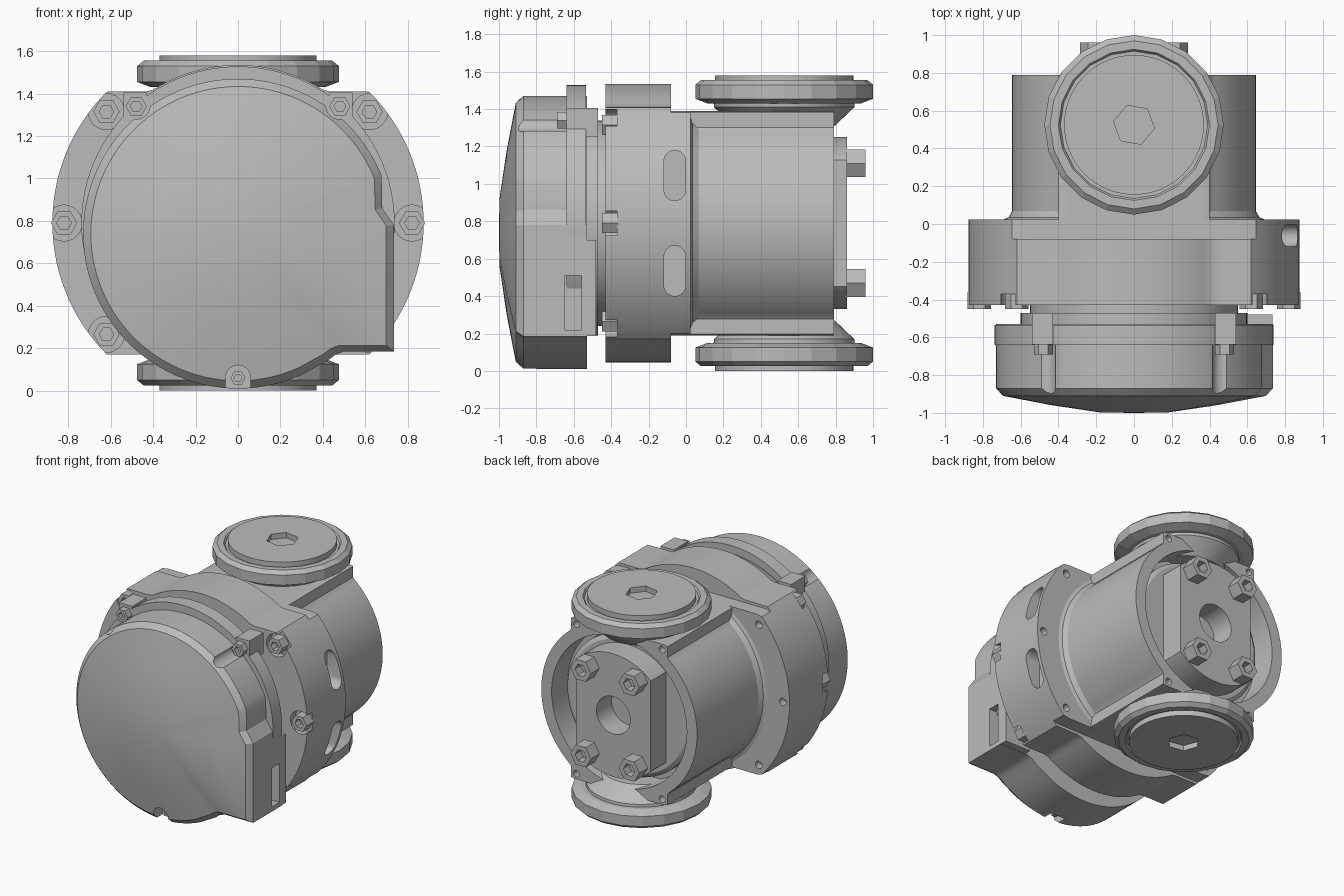
import bpy, bmesh
from math import sin, cos, pi, radians, hypot

cube = bpy.data.objects.get("Cube")
if cube:
    bpy.data.objects.remove(cube)

grey = bpy.data.materials.new("cast_grey")
grey.use_nodes = True
GREY = (0.5, 0.5, 0.5, 1)
grey.diffuse_color = GREY
grey.node_tree.nodes["Principled BSDF"].inputs["Base Color"].default_value = GREY

AXIS = 0.79      # height of the main axis
PORT_Y = 0.525   # centre line of the two ports
parts = []


def loft(name, rings, keep=True):
    """Skin a stack of equal-length rings and cap both ends."""
    bm = bmesh.new()
    loops = [[bm.verts.new(p) for p in ring] for ring in rings]
    n = len(loops[0])
    for a, b in zip(loops, loops[1:]):
        for i in range(n):
            j = (i + 1) % n
            bm.faces.new((a[i], a[j], b[j], b[i]))
    bm.faces.new(loops[0])
    bm.faces.new(loops[-1])
    bmesh.ops.recalc_face_normals(bm, faces=bm.faces)
    mesh = bpy.data.meshes.new(name)
    bm.to_mesh(mesh)
    bm.free()
    mesh.materials.append(grey)
    obj = bpy.data.objects.new(name, mesh)
    bpy.context.scene.collection.objects.link(obj)
    if keep:
        parts.append(obj)
    else:
        obj.hide_render = True
    return obj


def ring_y(radius, y, n=96, x=0, z=AXIS):
    """Ring around the y axis; radius is a number or a function of angle."""
    pts = []
    for i in range(n):
        t = 2 * pi * i / n
        r = radius(t) if callable(radius) else radius
        pts.append((x + r * cos(t), y, z + r * sin(t)))
    return pts


def turned(name, profile, n=96, x=0, z=AXIS, keep=True):
    return loft(name, [ring_y(r, y, n, x, z) for r, y in profile], keep)


def prism_y(name, outline, y0, y1, keep=True):
    return loft(name, [[(x, y, z) for x, z in outline] for y in (y0, y1)], keep)


def box(x0, x1, z0, z1):
    return [(x0, z0), (x1, z0), (x1, z1), (x0, z1)]


def capsule(u, v0, v1, r, n=10):
    """Upright slot outline with round ends."""
    top = [(u + r * cos(pi * i / n), v1 - r + r * sin(pi * i / n)) for i in range(n + 1)]
    low = [(u - r * cos(pi * i / n), v0 + r - r * sin(pi * i / n)) for i in range(n + 1)]
    return top + low


def cut(targets, cutters):
    for obj in targets:
        for c in cutters:
            m = obj.modifiers.new("cut", "BOOLEAN")
            m.operation, m.solver, m.object = "DIFFERENCE", "EXACT", c
        bpy.context.view_layer.update()
        deps = bpy.context.evaluated_depsgraph_get()
        mesh = bpy.data.meshes.new_from_object(obj.evaluated_get(deps))
        obj.modifiers.clear()
        obj.data = mesh
    for c in cutters:
        bpy.data.objects.remove(c)


def socket_bolt(name, x, z, r, front, back):
    """Hex head with a socket, its face at y = front."""
    inner = front + 0.6 * (back - front)
    turned(name, [(r, back), (r, front), (r * 0.55, front), (r * 0.55, inner)], 6, x, z)


def clip(r, half_height):
    return lambda t: min(r, half_height / max(abs(sin(t)), 1e-6))


# Wide middle housing, flattened above and below, with a raised round band
wide = clip(0.875, 0.62)
band = turned("housing_front", [(lambda t: max(0.745, wide(t)), y) for y in (-0.43, -0.08)], 144)
flange = turned("housing_flange", [(clip(0.875, 0.6), y) for y in (-0.08, 0.025)], 144)

bolt_spots = [(sx * x, AXIS + dz) for sx in (-1, 1)
              for x, dz in ((0.62, 0.525), (0.82, 0), (0.62, -0.525))]
cut([band], [turned("pocket", [(0.085, -0.6), (0.085, -0.37)], 24, x, z, False)
             for x, z in bolt_spots])
cut([flange], [turned("hole", [(0.028, -0.03), (0.028, 0.2)], 16, x, z, False)
               for x, z in bolt_spots])
slots = []
for dz in (-0.255, 0.255):
    outline = capsule(-0.06, AXIS + dz - 0.135, AXIS + dz + 0.135, 0.058)
    slots.append(loft("slot", [[(x, y, z) for y, z in outline] for x in (0.74, 1)], False))
cut([band, flange], slots)
for x, z in bolt_spots:
    socket_bolt("housing_bolt", x, z, 0.062, -0.45, -0.36)


# Rear barrel: cylinder merged with the square port block
def barrel_radius(t):
    s, c = max(abs(sin(t)), 1e-6), max(abs(cos(t)), 1e-6)
    return max(min(0.645, 0.6 / s), min(0.4 / c, 0.6 / s))


barrel = turned("rear_barrel", [(barrel_radius, 0.0), (barrel_radius, 0.79)], 180)
ears = [(sx * 0.355, AXIS + sz * 0.56) for sx in (-1, 1) for sz in (-1, 1)]
cut([barrel], [turned("bore", [(0.56, 0.6), (0.56, 1)], 96, keep=False)] +
    [turned("hole", [(0.025, 0.7), (0.025, 1)], 12, x, z, False) for x, z in ears])
turned("barrel_fillet", [(clip(0.70, 0.6), 0.02), (clip(0.665, 0.6), 0.035), (clip(0.644, 0.6), 0.07)])

# Inner bearing ring and the flat-sided end plate inside the bore
turned("bearing_ring", [(0.52, 0.58), (0.52, 0.66), (0.49, 0.68)])
plate = turned("end_plate", [(lambda t: min(0.46, 0.31 / max(abs(cos(t)), 1e-6)), y)
                             for y in (0.6, 0.86)], 144)
cut([plate], [turned("shaft_hole", [(0.14, 0.65), (0.14, 1)], 40, keep=False)])
for sx in (-1, 1):
    for sz in (-1, 1):
        socket_bolt("end_plate_bolt", sx * 0.2, AXIS + sz * 0.32, 0.085, 0.96, 0.85)


# Top and bottom ports
def port_ring(radius, height, side, n):
    pts = []
    for i in range(n):
        t = 2 * pi * i / n
        r = radius(t) if callable(radius) else radius
        pts.append((r * cos(t), PORT_Y + r * sin(t), AXIS + side * height))
    return pts


def hexagon(t):
    return 0.095 / cos((t + pi / 18) % (pi / 3) - pi / 6)


for side, label in ((1, "top"), (-1, "bottom")):
    shapes = {
        "port_neck": (64, [(0.27, 0.52), (0.375, 0.62), (0.38, 0.67)]),
        "port_collar": (20, [(0.41, 0.64), (0.475, 0.665), (0.475, 0.74), (0.445, 0.765),
                             (0.40, 0.765), (0.39, 0.75)]),
        "port_plug": (72, [(0.37, 0.70), (0.37, 0.79), (hexagon, 0.79), (hexagon, 0.73)]),
    }
    for name, (n, profile) in shapes.items():
        loft(label + "_" + name, [port_ring(r, h, side, n) for r, h in profile])

# Spacer and ring between housing and front cover
turned("spacer", [(0.6, -0.56), (0.6, -0.47), (0.55, -0.47), (0.55, -0.42)])
turned("cover_ring", [(0.738, -0.64), (0.738, -0.535)])

# Front cover: round outline with a square lower corner, shallow cone face
CZ, R = 0.74, 0.73
outline = [(0.735, 0.185), (0.735, 0.78), (0.68, 0.86)]
steps = 80
for i in range(steps + 1):
    t = radians(22 + (294 - 22) * i / steps)
    outline.append((R * cos(t), CZ + R * sin(t)))
outline += [(0.42, 0.14), (0.46, 0.17), (0.5, 0.185)]


def cover_ring(scale, y):
    return [(x * scale, y, CZ + (z - CZ) * scale) for x, z in outline]


cover = loft("front_cover", [cover_ring(s, y) for s, y in
                             ((1, -0.53), (1, -0.87), (0.95, -0.91), (0.6, -0.959),
                              (0.25, -0.997), (0.02, -1.0))])
cutters = [turned("groove", [(0.06, -1.1), (0.06, -0.64)], 24, sx * 0.475, 1.34, False)
           for sx in (-1, 1)]
cutters.append(prism_y("notch", capsule(0, -0.2, 0.12, 0.06), -1.1, -0.8, False))
cutters.append(prism_y("side_pocket", box(0.65, 0.9, 0.22, 0.51), -0.65, -0.56, False))
cut([cover], cutters)
prism_y("cover_corner", box(0.52, 0.733, 0.187, 0.7), -0.535, -0.48)

# Cover lugs and bolts
for sx in (-1, 1):
    prism_y("cover_lug", [(sx * x, z) for x, z in box(0.43, 0.54, 1.25, 1.405)], -0.638, -0.47)
    socket_bolt("cover_bolt", sx * 0.48, 1.34, 0.05, -0.69, -0.63)
socket_bolt("cover_bottom_bolt", 0, 0.06, 0.035, -0.85, -0.79)

# Smooth curved walls, keep hard edges
bpy.ops.object.select_all(action="DESELECT")
for obj in parts:
    if "collar" not in obj.name and "bolt" not in obj.name:
        obj.select_set(True)
        bpy.context.view_layer.objects.active = obj
bpy.ops.object.shade_smooth_by_angle(angle=radians(25))
